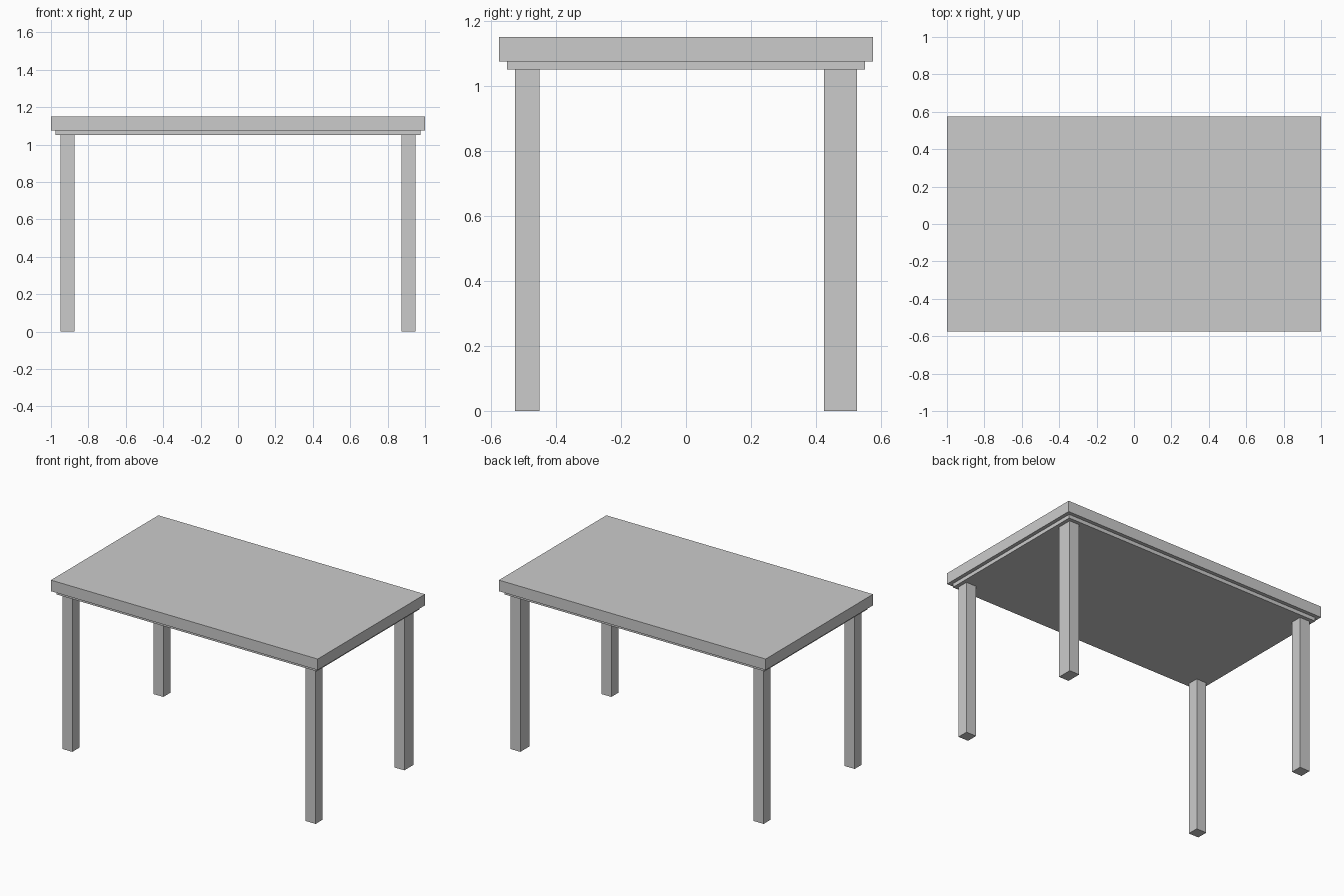
import bpy

default = bpy.data.objects.get("Cube")
if default:
    bpy.data.objects.remove(default, do_unlink=True)

# Single plain grey finish
grey = bpy.data.materials.new("plain grey")
grey.use_nodes = True
colour = (0.6, 0.6, 0.6, 1)
grey.diffuse_color = colour
grey.node_tree.nodes["Principled BSDF"].inputs["Base Color"].default_value = colour


def box(name, low, high):
    """Axis-aligned box between two opposite corners."""
    centre = [(a + b) / 2 for a, b in zip(low, high)]
    bpy.ops.mesh.primitive_cube_add(size=1, location=centre)
    part = bpy.context.object
    part.name = name
    part.scale = [b - a for a, b in zip(low, high)]
    bpy.ops.object.transform_apply(location=False, rotation=False, scale=True)
    part.data.materials.append(grey)
    return part


TOP, UNDERSIDE, LEG_TOP = 1.15, 1.075, 1.05
HALF_X, HALF_Y, STEP, LEG = 1.0, 0.575, 0.025, 0.075

# Tabletop and the stepped slab beneath it
box("tabletop", (-HALF_X, -HALF_Y, UNDERSIDE), (HALF_X, HALF_Y, TOP))
box("under_slab", (STEP - HALF_X, STEP - HALF_Y, LEG_TOP),
    (HALF_X - STEP, HALF_Y - STEP, UNDERSIDE))

# Legs; the back left one is a little deeper than the others
for side, sx in (("left", 1), ("right", -1)):
    for end, sy in (("front", -1), ("back", 1)):
        depth = 0.1 if (side, end) == ("left", "back") else LEG
        xs = sorted(sx * v for v in (HALF_X - 2 * STEP, HALF_X - 2 * STEP - LEG))
        ys = sorted(sy * v for v in (HALF_Y - 2 * STEP, HALF_Y - 2 * STEP - depth))
        box(f"{end}_{side}_leg", (xs[0], ys[0], 0), (xs[1], ys[1], LEG_TOP))
